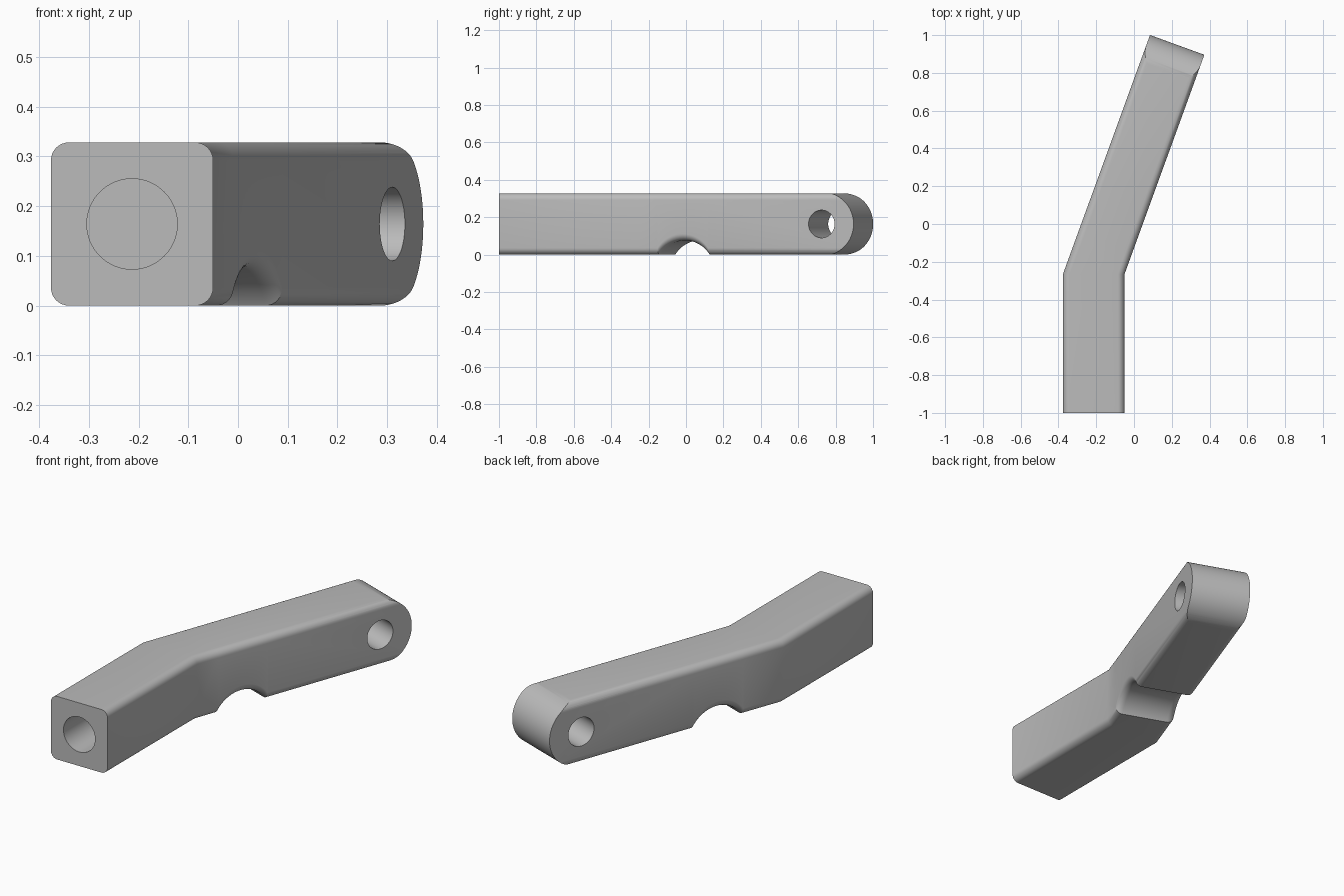
import bpy, bmesh
from math import sin, cos, pi, radians, sqrt
from mathutils import Vector, Matrix

cube = bpy.data.objects.get("Cube")
if cube:
    bpy.data.objects.remove(cube, do_unlink=True)

# Main sizes
H, W, R = 0.328, 0.326, 0.036          # height, width, edge rounding
TILT = radians(20)
ALONG = Vector((sin(TILT), cos(TILT), 0))
ACROSS = Vector((cos(TILT), -sin(TILT), 0))
BEND = Vector((-0.213, -0.265, 0))
ARM = 1.291
GROOVE, HALF, DEPTH = 0.319, 0.144, 0.076

grey = bpy.data.materials.new("satin_grey")
grey.use_nodes = True
colour = (0.5, 0.5, 0.5, 1)
grey.diffuse_color = colour
grey.node_tree.nodes["Principled BSDF"].inputs["Base Color"].default_value = colour


def make_object(name, bm):
    bmesh.ops.recalc_face_normals(bm, faces=bm.faces)
    mesh = bpy.data.meshes.new(name)
    bm.to_mesh(mesh)
    bm.free()
    mesh.materials.append(grey)
    ob = bpy.data.objects.new(name, mesh)
    bpy.context.collection.objects.link(ob)
    return ob


def section(centre, side, width, bottom, steps=8):
    """Rounded rectangle standing upright across the bar."""
    points = []
    corners = [(1, H - R), (-1, H - R), (-1, bottom + R), (1, bottom + R)]
    for quarter, (sign, z) in enumerate(corners):
        for i in range(steps + 1):
            a = (quarter + i / steps) * pi / 2
            x = sign * (width / 2 - R) + R * cos(a)
            points.append(centre + side * x + Vector((0, 0, z + R * sin(a))))
    return points


def loft(name, rings):
    bm = bmesh.new()
    loops = [[bm.verts.new(p) for p in ring] for ring in rings]
    for a, b in zip(loops, loops[1:]):
        for i in range(len(a)):
            j = (i + 1) % len(a)
            bm.faces.new((a[i], a[j], b[j], b[i]))
    bm.faces.new(loops[0])
    bm.faces.new(loops[-1])
    return make_object(name, bm)


def cylinder(name, centre, axis, radius, length):
    bm = bmesh.new()
    turn = axis.to_track_quat('Z', 'Y').to_matrix().to_4x4()
    bmesh.ops.create_cone(bm, cap_ends=True, segments=64, radius1=radius,
                          radius2=radius, depth=length,
                          matrix=Matrix.Translation(centre) @ turn)
    return make_object(name, bm)


def cut(target, tool, operation):
    mod = target.modifiers.new(tool.name, 'BOOLEAN')
    mod.operation, mod.object, mod.solver = operation, tool, 'EXACT'
    bpy.context.view_layer.objects.active = target
    bpy.ops.object.modifier_apply(modifier=mod.name)
    bpy.data.objects.remove(tool, do_unlink=True)


# Bent bar with an arched groove under the arm
X = Vector((1, 0, 0))
rings = [section(Vector((BEND.x, -1, 0)), X, W, 0), section(BEND, X, W, 0)]
arc = (HALF ** 2 + DEPTH ** 2) / (2 * DEPTH)
N = 24
for i in range(N + 1):
    t = -HALF * cos(pi * i / N)
    rise = max(0, sqrt(arc ** 2 - t ** 2) - (arc - DEPTH))
    rings.append(section(BEND + ALONG * (GROOVE + t), ACROSS, W * cos(TILT), rise))
rings.append(section(BEND + ALONG * (ARM + 0.05), ACROSS, W * cos(TILT), 0))
bar = loft("bent_bar", rings)

# Round nose at the far end of the arm
outline = [(-3, -0.001), (-3, H + 0.001)]
for i in range(49):
    a = pi / 2 - pi * i / 48
    outline.append((ARM - H / 2 + H / 2 * cos(a), H / 2 + (H / 2 + 0.001) * sin(a)))
nose = loft("nose_cutter", [[BEND + ALONG * u + ACROSS * v + Vector((0, 0, z))
                             for u, z in outline] for v in (-3, 3)])
cut(bar, nose, 'INTERSECT')

# Pivot hole through the nose and blind bore in the front face
mid = Vector((0, 0, H / 2))
cut(bar, cylinder("pivot_cutter", BEND + ALONG * (ARM - 0.182) + mid, ACROSS, 0.074, 1),
    'DIFFERENCE')
cut(bar, cylinder("bore_cutter", Vector((BEND.x, -1, 0)) + mid, Vector((0, 1, 0)), 0.091, 1),
    'DIFFERENCE')

bpy.ops.object.select_all(action='DESELECT')
bar.select_set(True)
bpy.context.view_layer.objects.active = bar
bpy.ops.object.shade_smooth_by_angle(angle=radians(30))
